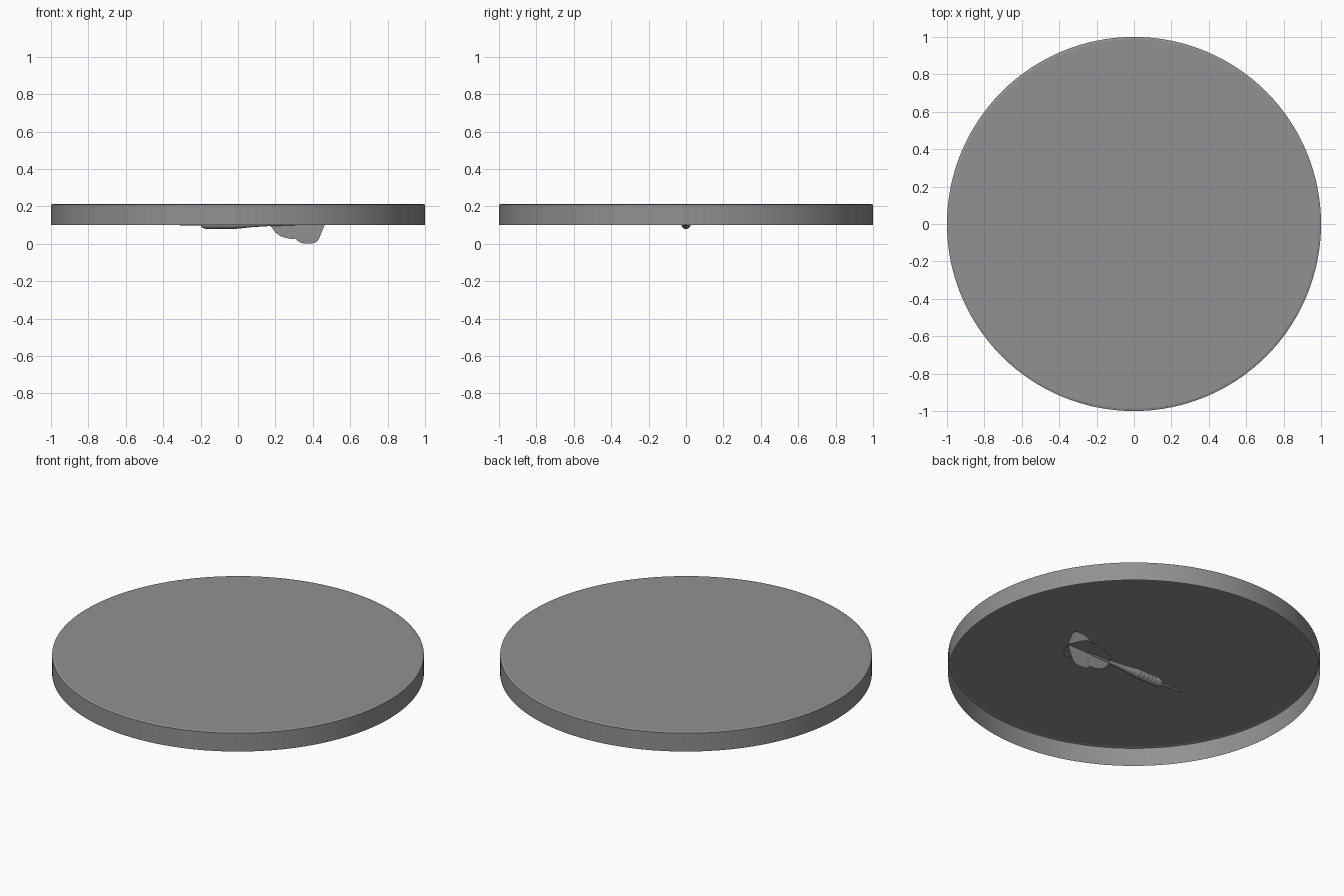
import bpy, bmesh, math
from mathutils import Matrix

if "Cube" in bpy.data.objects:
    bpy.data.objects.remove(bpy.data.objects["Cube"])

AXIS_Z = 0.105
grey = bpy.data.materials.new("dark_grey")
grey.diffuse_color = (0.285, 0.285, 0.285, 1)
grey.use_nodes = True
grey.node_tree.nodes["Principled BSDF"].inputs["Base Color"].default_value = grey.diffuse_color


def make_object(name, bm, smooth_angle=35):
    mesh = bpy.data.meshes.new(name)
    bm.to_mesh(mesh)
    bm.free()
    mesh.materials.append(grey)
    ob = bpy.data.objects.new(name, mesh)
    bpy.context.collection.objects.link(ob)
    if smooth_angle:
        bpy.ops.object.select_all(action='DESELECT')
        ob.select_set(True)
        bpy.context.view_layer.objects.active = ob
        bpy.ops.object.shade_smooth_by_angle(angle=math.radians(smooth_angle))
    return ob


def lathe(name, profile, sides, matrix=Matrix(), smooth_angle=35):
    """Revolve (radius, height) points around z; radius 0 closes to a point."""
    bm = bmesh.new()
    verts = [bm.verts.new((r, 0, h)) for r, h in profile]
    edges = [bm.edges.new(p) for p in zip(verts, verts[1:])]
    bmesh.ops.spin(bm, geom=verts + edges, cent=(0, 0, 0), axis=(0, 0, 1),
                   angle=2 * math.pi, steps=sides, use_merge=True)
    bmesh.ops.remove_doubles(bm, verts=bm.verts, dist=1e-5)
    bmesh.ops.recalc_face_normals(bm, faces=bm.faces)
    bm.transform(matrix)
    return make_object(name, bm, smooth_angle)


# Board: open-bottomed shell with a narrow crisp bevel around the face
board = lathe("board_shell", [(1.0, 0.1), (1.0, 0.209), (0.988, 0.2125), (0, 0.2125)],
              128, smooth_angle=10)
if sum(f.normal.z * f.area for f in board.data.polygons) < 0:
    board.data.flip_normals()

# Dart lies along x, point towards -x
along_x = Matrix.Translation((0, 0, AXIS_Z)) @ Matrix.Rotation(math.pi / 2, 4, 'Y')

lathe("dart_point", [(0, -0.335), (0.006, -0.31), (0.007, -0.18), (0, -0.18)], 16, along_x)

# Barrel with shallow grip rings
barrel = [(0, -0.195), (0.016, -0.195), (0.023, -0.18)]
for i in range(6):
    x = -0.165 + i * 0.027
    barrel += [(0.026, x), (0.026, x + 0.018), (0.0245, x + 0.0225)]
barrel += [(0.023, 0.01), (0.017, 0.06), (0, 0.06)]
lathe("dart_barrel", barrel, 20, along_x)

lathe("dart_shaft", [(0, 0.05), (0.017, 0.06), (0.01, 0.17), (0.007, 0.30), (0, 0.32)],
      16, along_x)


def fin(name, outline, thickness, turn):
    bm = bmesh.new()
    face = bm.faces.new([bm.verts.new((x, -thickness / 2, r)) for x, r in outline])
    ext = bmesh.ops.extrude_face_region(bm, geom=[face])
    bmesh.ops.translate(bm, vec=(0, thickness, 0),
                        verts=[g for g in ext['geom'] if isinstance(g, bmesh.types.BMVert)])
    bmesh.ops.recalc_face_normals(bm, faces=bm.faces)
    bm.transform(Matrix.Translation((0, 0, AXIS_Z)) @ Matrix.Rotation(turn, 4, 'X'))
    make_object(name, bm, None)


# Four paper-thin flights: rounded front lobe plus angular tail vane
lobe = [(0.17, 0), (0.175, 0.01), (0.2, 0.045), (0.23, 0.066), (0.27, 0.077),
        (0.305, 0.08), (0.32, 0.07), (0.33, 0)]
vane = [(0.29, 0), (0.305, 0.04), (0.31, 0.082), (0.33, 0.097), (0.35, 0.103),
        (0.38, 0.104), (0.41, 0.101), (0.43, 0.085), (0.465, 0.0)]
for i in range(4):
    fin(f"flight_lobe_{i}", lobe, 0.002, i * math.pi / 2)
    fin(f"flight_vane_{i}", vane, 0.001, i * math.pi / 2)
